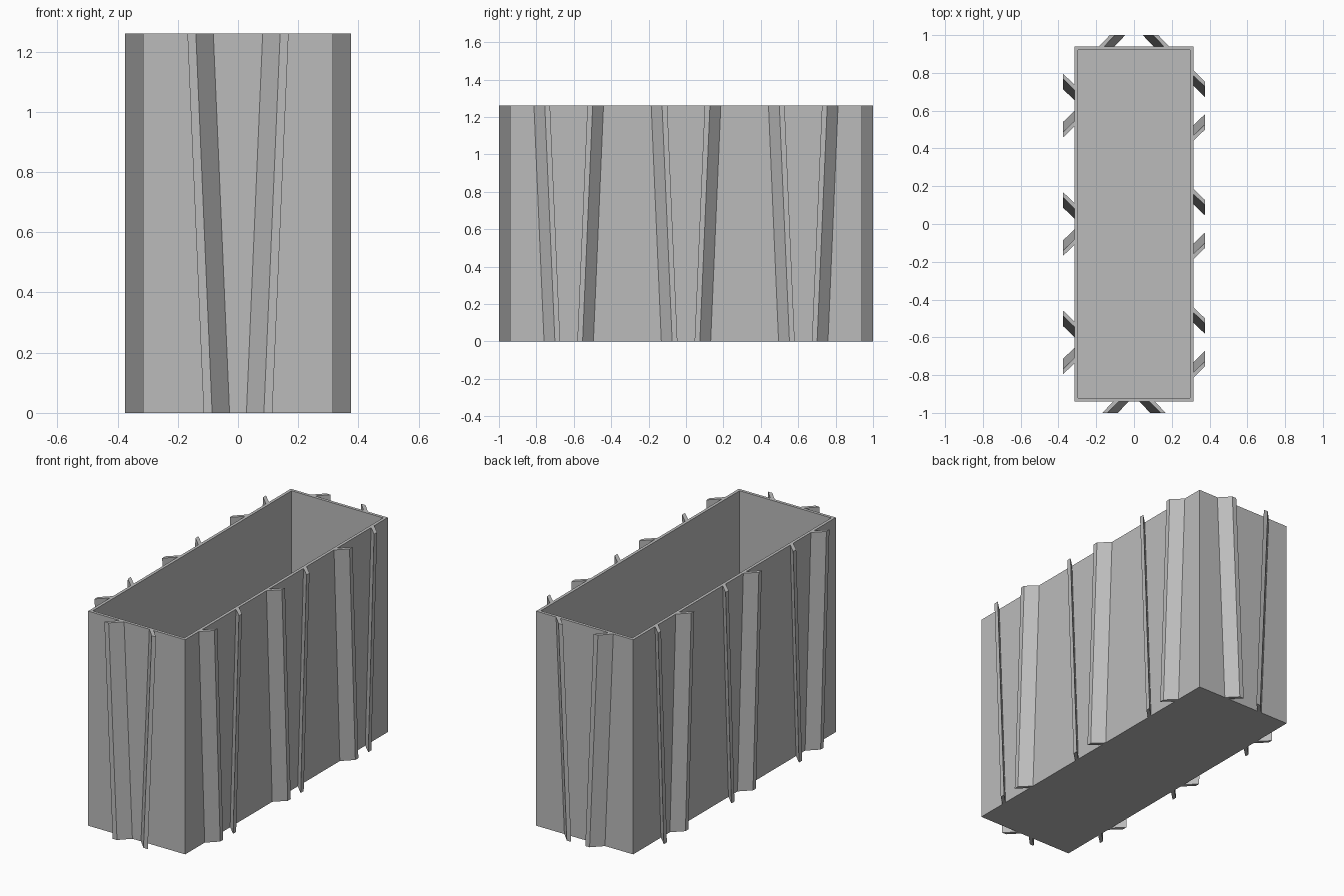
import bpy, bmesh
from mathutils import Vector

cube = bpy.data.objects.get("Cube")
if cube:
    bpy.data.objects.remove(cube, do_unlink=True)

HX, HY, H = 0.315, 0.94, 1.26      # half width, half length, height
WALL, DEPTH, THICK = 0.025, 0.06, 0.028
TAPER = 0.054                      # how far each fin drifts inwards at its foot

grey = bpy.data.materials.new("grey")
grey.use_nodes = True
colour = (0.5, 0.5, 0.5, 1)
grey.diffuse_color = colour
grey.node_tree.nodes["Principled BSDF"].inputs["Base Color"].default_value = colour


def add_object(name, bm):
    bmesh.ops.recalc_face_normals(bm, faces=bm.faces)
    mesh = bpy.data.meshes.new(name)
    bm.to_mesh(mesh)
    bm.free()
    mesh.materials.append(grey)
    obj = bpy.data.objects.new(name, mesh)
    bpy.context.collection.objects.link(obj)


# Open trough: inset the top of a box and sink it to the floor
bm = bmesh.new()
bmesh.ops.create_cube(bm, size=1)
for v in bm.verts:
    v.co = Vector((v.co.x * 2 * HX, v.co.y * 2 * HY, (v.co.z + 0.5) * H))
top = max(bm.faces, key=lambda f: f.calc_center_median().z)
bmesh.ops.inset_region(bm, faces=[top], thickness=WALL)
hole = bmesh.ops.extrude_face_region(bm, geom=[top])["geom"]
for v in hole:
    if isinstance(v, bmesh.types.BMVert):
        v.co.z = WALL
if top.is_valid:
    bm.faces.remove(top)
add_object("trough", bm)


def fin_pair(name, origin, along, out, root, tip):
    """Two mirrored slanted fins; root and tip are their outer offsets at the rim."""
    for side, label in ((-1, "first"), (1, "second")):
        bm = bmesh.new()
        section = [(root, 0), (tip, DEPTH), (tip - THICK, DEPTH), (root - THICK, 0)]
        rings = []
        for z, drift in ((0, TAPER), (H, 0)):
            rings.append([bm.verts.new(origin + along * side * (a - drift) + out * d
                                       + Vector((0, 0, z))) for a, d in section])
        low, high = rings
        bm.faces.new(low)
        bm.faces.new(high)
        for i in range(4):
            j = (i + 1) % 4
            bm.faces.new((low[i], low[j], high[j], high[i]))
        add_object(f"{name}_{label}_fin", bm)


X, Y = Vector((1, 0, 0)), Vector((0, 1, 0))
SPLAYED, CLOSED = (0.11, 0.168), (0.186, 0.128)

# End fins
fin_pair("front", -Y * HY, X, -Y, *SPLAYED)
fin_pair("back", Y * HY, X, Y, *CLOSED)

# Side fins, three pairs along each long wall
for place, y in (("front", -0.627), ("middle", 0), ("back", 0.627)):
    fin_pair(f"left_{place}", X * HX + Y * y, Y, X, *CLOSED)
    fin_pair(f"right_{place}", -X * HX + Y * y, Y, -X, *SPLAYED)
